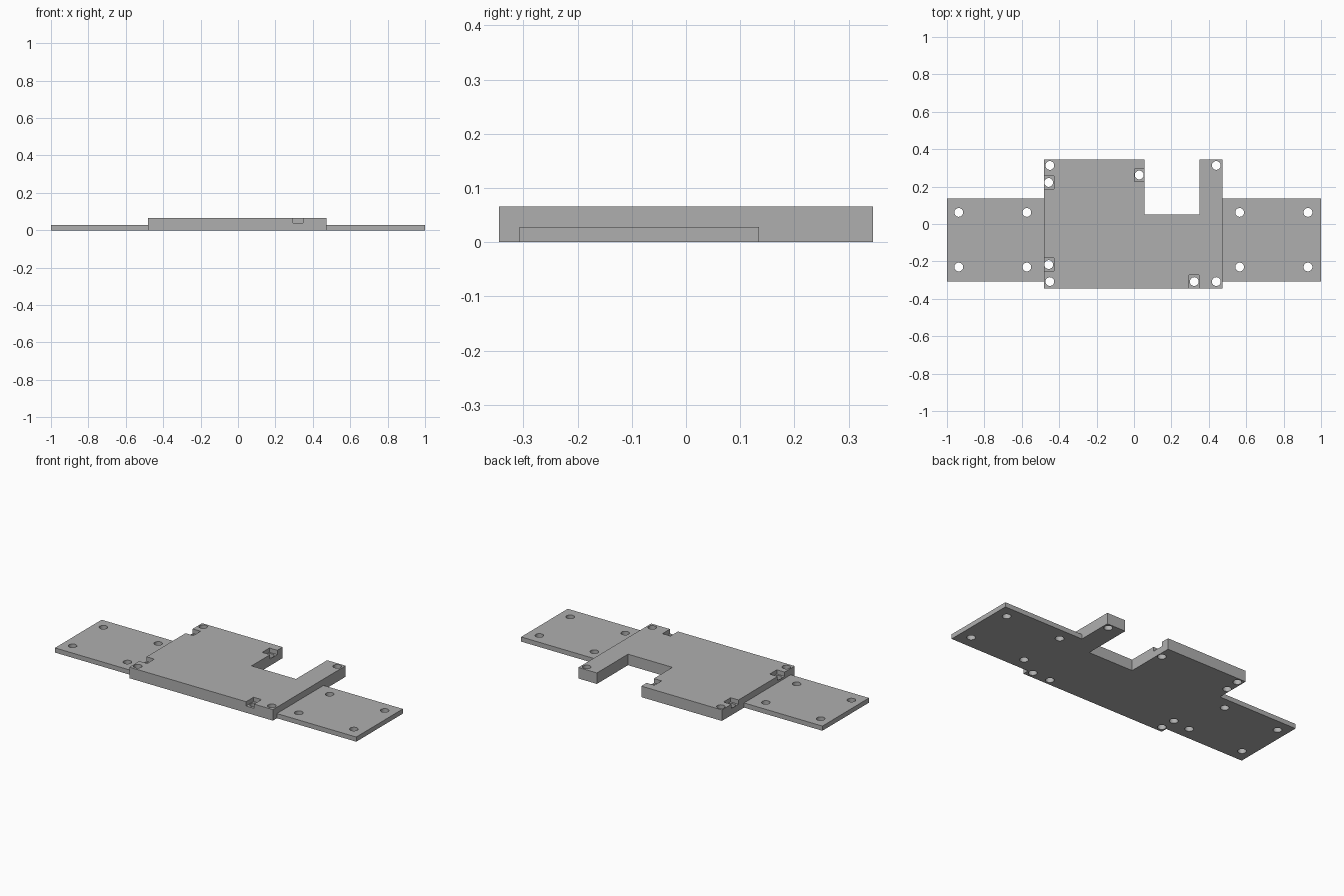
import bpy, bmesh
from mathutils import Matrix

cube = bpy.data.objects.get("Cube")
if cube:
    bpy.data.objects.remove(cube, do_unlink=True)

grey = bpy.data.materials.new("plain grey")
grey.use_nodes = True
colour = (0.43, 0.43, 0.43, 1)
grey.diffuse_color = colour
grey.node_tree.nodes["Principled BSDF"].inputs["Base Color"].default_value = colour

BLOCK_H, WING_H, POCKET_Z, HOLE_R = 0.066, 0.028, 0.04, 0.0235
LEFT, RIGHT, DEPTH = -0.48, 0.473, 0.345


def make_object(name, bm):
    bmesh.ops.recalc_face_normals(bm, faces=bm.faces)
    mesh = bpy.data.meshes.new(name)
    bm.to_mesh(mesh)
    bm.free()
    mesh.materials.append(grey)
    obj = bpy.data.objects.new(name, mesh)
    bpy.context.collection.objects.link(obj)
    return obj


def plate(name, outline, height):
    """Extrude a flat outline up from the ground."""
    bm = bmesh.new()
    face = bm.faces.new([bm.verts.new((x, y, 0)) for x, y in outline])
    new = bmesh.ops.extrude_face_region(bm, geom=[face])["geom"]
    verts = [v for v in new if isinstance(v, bmesh.types.BMVert)]
    bmesh.ops.translate(bm, verts=verts, vec=(0, 0, height))
    return make_object(name, bm)


def hole_cutter(centres):
    bm = bmesh.new()
    for x, y in centres:
        bmesh.ops.create_cone(bm, cap_ends=True, segments=32, radius1=HOLE_R,
                              radius2=HOLE_R, depth=0.4,
                              matrix=Matrix.Translation((x, y, 0)))
    return make_object("hole_cutter", bm)


def pocket_cutter(boxes):
    bm = bmesh.new()
    for x0, x1, y0, y1 in boxes:
        mat = (Matrix.Translation(((x0 + x1) / 2, (y0 + y1) / 2, POCKET_Z + 0.1))
               @ Matrix.Diagonal((x1 - x0, y1 - y0, 0.2, 1)))
        bmesh.ops.create_cube(bm, size=1, matrix=mat)
    return make_object("pocket_cutter", bm)


def cut(obj, *cutters):
    """Subtract the cutters, keep the result, then drop the cutters."""
    for cutter in cutters:
        cutter.hide_render = True
        mod = obj.modifiers.new("cut", 'BOOLEAN')
        mod.operation, mod.solver, mod.object = 'DIFFERENCE', 'EXACT', cutter
    bpy.context.view_layer.update()
    done = bpy.data.meshes.new_from_object(
        obj.evaluated_get(bpy.context.evaluated_depsgraph_get()))
    obj.modifiers.clear()
    obj.data = done
    for cutter in cutters:
        bpy.data.objects.remove(cutter, do_unlink=True)
    bpy.context.view_layer.objects.active = obj
    obj.select_set(True)
    bpy.ops.object.shade_smooth_by_angle()
    obj.select_set(False)


bpy.ops.object.select_all(action='DESELECT')

# Thick central block with a slot open to the back
block = plate("central_block", [
    (LEFT, -DEPTH), (RIGHT, -DEPTH), (RIGHT, DEPTH), (0.35, DEPTH),
    (0.35, 0.05), (0.055, 0.05), (0.055, DEPTH), (LEFT, DEPTH)], BLOCK_H)

# Corner screw holes, and edge pockets with a hole through each floor
corners = [(x, y) for x in (-0.45, 0.44) for y in (-0.308, 0.313)]
pocket_holes = [(-0.456, 0.222), (-0.456, -0.217), (0.028, 0.262), (0.322, -0.308)]
pockets = [(LEFT - 0.02, -0.428, 0.188, 0.256), (LEFT - 0.02, -0.428, -0.25, -0.182),
           (0.003, 0.075, 0.226, 0.294), (0.295, 0.348, -DEPTH - 0.02, -0.274)]
cut(block, pocket_cutter(pockets), hole_cutter(corners + pocket_holes))

# Thin side wings with four screw holes each
for name, x0, x1, hole_xs in (("right_wing", -1, LEFT, (-0.937, -0.573)),
                              ("left_wing", RIGHT, 1, (0.565, 0.93))):
    wing = plate(name, [(x0, -0.307), (x1, -0.307), (x1, 0.135), (x0, 0.135)], WING_H)
    cut(wing, hole_cutter([(x, y) for x in hole_xs for y in (-0.23, 0.062)]))
